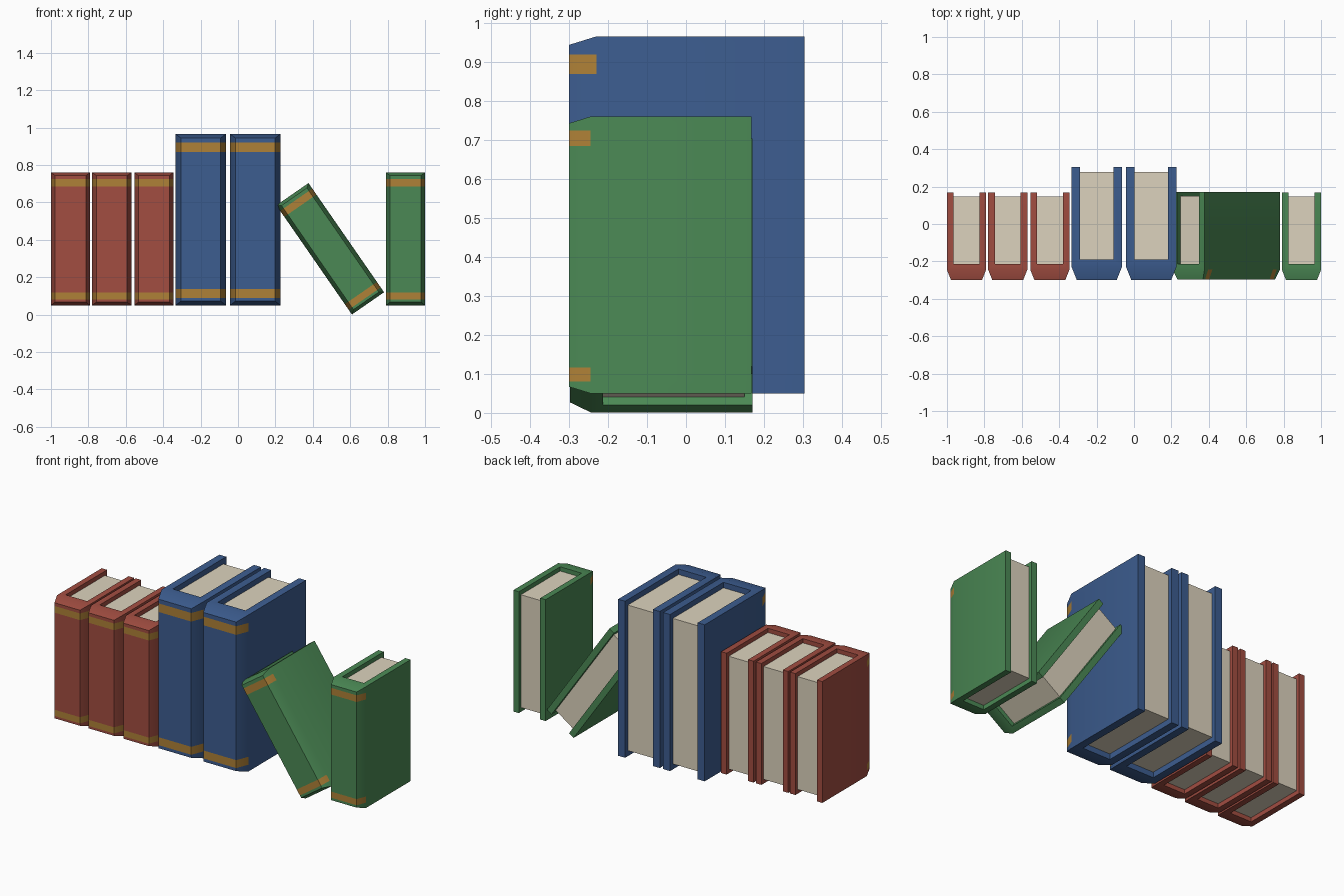
import bpy, bmesh, math
from mathutils import Matrix, Vector

if "Cube" in bpy.data.objects:
    bpy.data.objects.remove(bpy.data.objects["Cube"])


def material(name, rgb):
    m = bpy.data.materials.new(name)
    m.diffuse_color = (*rgb, 1)
    m.use_nodes = True
    m.node_tree.nodes["Principled BSDF"].inputs["Base Color"].default_value = m.diffuse_color
    return m


RED = material("red cover", (0.36, 0.075, 0.053))
BLUE = material("blue cover", (0.046, 0.11, 0.28))
GREEN = material("green cover", (0.07, 0.25, 0.09))
GOLD = material("gold band", (0.43, 0.22, 0.038))
PAPER = material("paper", (0.72, 0.65, 0.51))

# Dimensions of the small book; the blue ones are the same, scaled up
W, D, H, T = 0.1045, 0.468, 0.71, 0.035
SPINE = 0.085
LEVELS = [0, 0.031, 0.067, 0.635, 0.674, H]


def finish(bm, name, mats, matrix):
    bmesh.ops.recalc_face_normals(bm, faces=bm.faces)
    me = bpy.data.meshes.new(name)
    bm.to_mesh(me)
    bm.free()
    for m in mats:
        me.materials.append(m)
    me.transform(matrix)
    ob = bpy.data.objects.new(name, me)
    bpy.context.collection.objects.link(ob)
    bpy.ops.object.select_all(action='DESELECT')
    ob.select_set(True)
    bpy.context.view_layer.objects.active = ob
    bpy.ops.object.shade_smooth_by_angle(angle=math.radians(30))


def book(name, cover, matrix):
    # U-shaped cover with tapered spine, front at y = 0
    half = [(W, D), (W, 0.055), (W - 0.022, 0)]
    inner = [(W - T, SPINE), (W - T, D)]
    section = ([(-x, y) for x, y in half] + half[::-1]
               + inner[::-1] + [(-x, y) for x, y in inner])
    bm = bmesh.new()
    rings = []
    for z in LEVELS:
        drop = {0: 0.017, H: -0.017}.get(z, 0)
        rings.append([bm.verts.new((x, y, z + (drop if y == 0 else 0)))
                      for x, y in section])
    n = len(section)
    for k in range(len(rings) - 1):
        for i in range(n):
            j = (i + 1) % n
            f = bm.faces.new((rings[k][i], rings[k][j],
                              rings[k + 1][j], rings[k + 1][i]))
            # gold bands around the spine
            f.material_index = int(k in (1, 3) and i in (1, 2, 3))
    for r in (rings[0], rings[-1]):
        for q in ((0, 1, 8, 9), (1, 2, 3, 4), (1, 4, 7, 8), (4, 5, 6, 7)):
            bm.faces.new([r[i] for i in q])
    finish(bm, name + "_cover", [cover, GOLD], matrix)

    # recessed block of pages
    bm = bmesh.new()
    lo = Vector((-W + T - 0.003, SPINE - 0.003, 0.025))
    hi = Vector((W - T + 0.003, D - 0.02, H - 0.025))
    size = hi - lo
    bmesh.ops.create_cube(bm, size=1, matrix=Matrix.Translation((lo + hi) / 2)
                          @ Matrix.Diagonal((*size, 1)))
    finish(bm, name + "_pages", [PAPER], matrix)


def upright(x, scale=1.0):
    return Matrix.Translation((x, -0.3, 0.05)) @ Matrix.Scale(scale, 4)


# Upright books
for i, x in enumerate((-0.8955, -0.675, -0.45)):
    book(f"red_book_{i + 1}", RED, upright(x))
for i, x in enumerate((-0.199, 0.092)):
    book(f"blue_book_{i + 1}", BLUE, upright(x, 1.29))
book("green_book_upright", GREEN, upright(0.8955))

# Leaning book, turned about its centre
book("green_book_leaning", GREEN,
     Matrix.Translation((0.493, -0.298, 0.352))
     @ Matrix.Rotation(math.radians(-34.7), 4, 'Y')
     @ Matrix.Translation((0, 0, -H / 2)))
